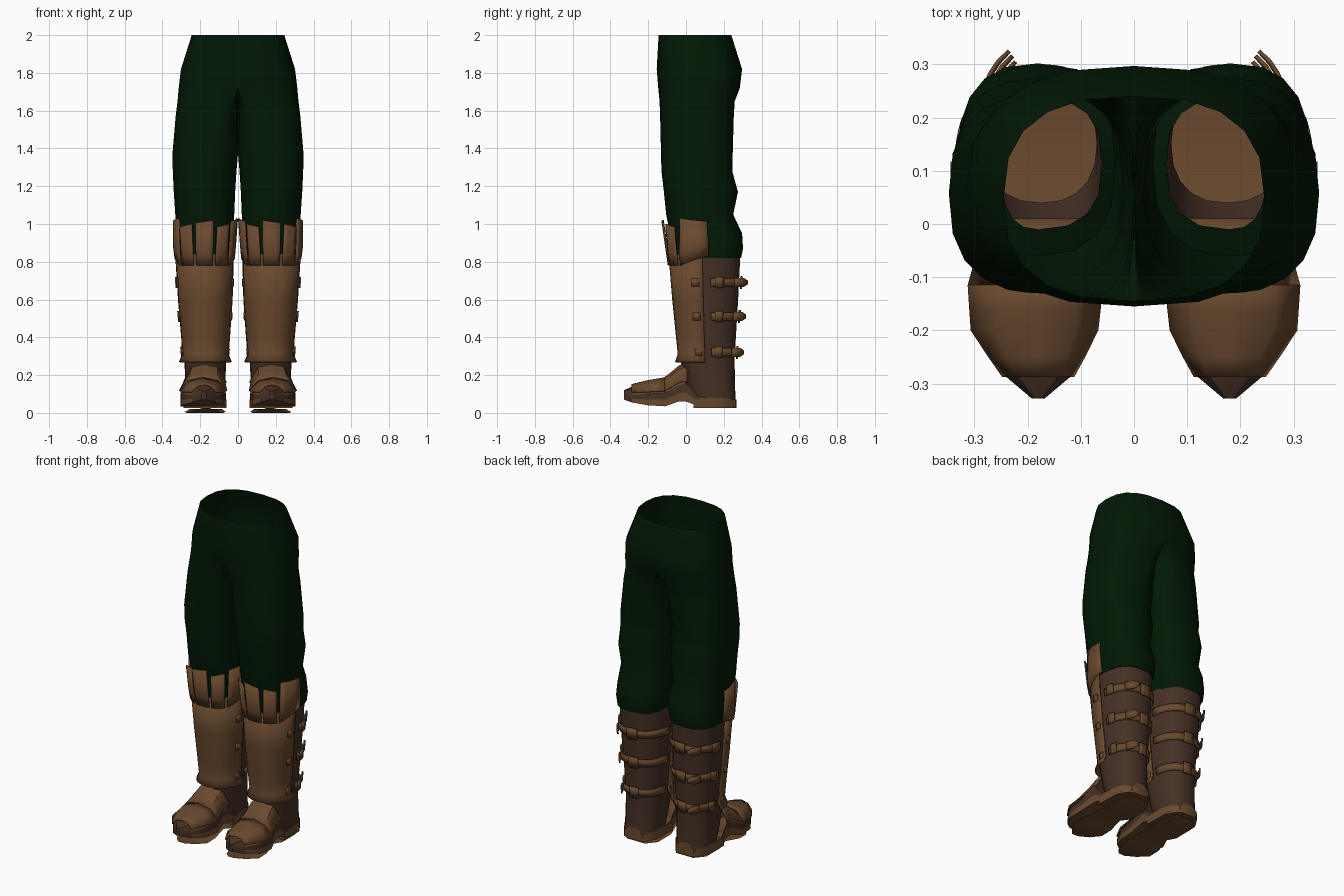
import bpy, bmesh, math

if "Cube" in bpy.data.objects:
    bpy.data.objects.remove(bpy.data.objects["Cube"])

def material(name, rgb):
    m = bpy.data.materials.new(name)
    m.diffuse_color = (*rgb, 1)
    m.use_nodes = True
    m.node_tree.nodes["Principled BSDF"].inputs["Base Color"].default_value = m.diffuse_color
    return m

GREEN = material("dark_green_cloth", (0.0006, 0.0095, 0.0014))
TAN = material("tan_leather", (0.14, 0.066, 0.027))
DARK = material("dark_brown_leather", (0.06, 0.03, 0.019))

def lerp_rows(rows, t):
    """Interpolate a table whose first column falls from top to bottom."""
    if t >= rows[0][0]:
        return rows[0][1:]
    for a, b in zip(rows, rows[1:]):
        if t >= b[0]:
            f = (a[0] - t) / (a[0] - b[0])
            return [p + (q - p) * f for p, q in zip(a[1:], b[1:])]
    return rows[-1][1:]

def ring_point(c, xin, xout, yf, yb, deg, e):
    """Point on a soft-cornered oval; 0 is the outer side, 90 the back."""
    ca, sa = math.cos(math.radians(deg)), math.sin(math.radians(deg))
    rx = xout - c if ca > 0 else c - xin
    x = c + rx * math.copysign(abs(ca) ** e, ca)
    y = (yf + yb) / 2 + (yb - yf) / 2 * math.copysign(abs(sa) ** e, sa)
    return (c if abs(ca) < 1e-6 else x), y

def finish(name, bm, mats, thick=0, recalc=False, angle=35):
    if recalc:
        bmesh.ops.recalc_face_normals(bm, faces=bm.faces)
    me = bpy.data.meshes.new(name)
    bm.to_mesh(me)
    bm.free()
    ob = bpy.data.objects.new(name, me)
    bpy.context.collection.objects.link(ob)
    for m in mats:
        me.materials.append(m)
    if thick:
        s = ob.modifiers.new("thickness", 'SOLIDIFY')
        s.thickness = thick
    ob.modifiers.new("mirror", 'MIRROR')
    bpy.context.view_layer.objects.active = ob
    ob.select_set(True)
    bpy.ops.object.shade_smooth_by_angle(angle=math.radians(angle))
    ob.select_set(False)
    return ob

def grid(bm, pts, closed=False, skip=lambda r, k: False):
    """Skin rows of points with quads."""
    vs = [[bm.verts.new(p) for p in row] for row in pts]
    n = len(vs[0])
    for r in range(len(vs) - 1):
        for k in range(n if closed else n - 1):
            if not skip(r, k):
                j = (k + 1) % n
                bm.faces.new((vs[r][k], vs[r][j], vs[r + 1][j], vs[r + 1][k]))
    return vs

# Trousers: z, leg centre, inner x, outer x, front y, back y
TROUSERS = [
    (2.00, 0, 0, .245, -.145, .24), (1.82, 0, 0, .302, -.155, .297),
    (1.72, 0, 0, .314, -.147, .285), (1.65, .04, 0, .32, -.14, .258),
    (1.57, .09, 0, .33, -.137, .253), (1.36, .155, .001, .348, -.132, .247),
    (1.28, .17, .008, .345, -.13, .245), (1.17, .175, .015, .34, -.117, .275),
    (1.05, .175, .02, .332, -.105, .25), (.95, .175, .02, .327, -.085, .297),
    (.87, .18, .025, .332, -.072, .302), (.82, .18, .035, .328, -.06, .292),
    (.84, .18, .06, .25, -.01, .237)]
bm = bmesh.new()
angles = [-90 + 18 * i for i in range(10)] + [90 + 22.5 * i for i in range(8)]
rows = [[(*ring_point(*r[1:], a, .78), r[0]) for a in angles] for r in TROUSERS]
rows.reverse()
last = len(rows) - 3          # rows above this belong to the open pelvis
grid(bm, rows, True, lambda r, k: r >= last and k >= 10)
finish("trousers", bm, [GREEN], angle=60)

# Boot shaft: z, inner x, outer x, front y, back y
SHAFT = [(.84, .03, .325, -.085, .288), (.60, .036, .31, -.065, .276),
         (.40, .05, .293, -.045, .264), (.28, .062, .283, -.03, .257),
         (.15, .068, .28, .0, .26), (.06, .07, .28, .04, .262)]

def boot_point(z, deg, off=0):
    xin, xout, yf, yb = lerp_rows(SHAFT, z)
    x, y = ring_point((xin + xout) / 2, xin, xout, yf, yb, deg, .85)
    a = math.radians(deg)
    return x + off * math.cos(a), y + off * math.sin(a), z

def spread(a, b, n):
    return [a + (b - a) * i / n for i in range(n + 1)]

bm = bmesh.new()
grid(bm, [[boot_point(z, a) for a in spread(-180, 162, 19)]
          for z in (.06, .15, .28, .40, .60, .83)], True)
finish("boot_shaft", bm, [DARK])

# Front shin guard with a flared lower rim
bm = bmesh.new()
grid(bm, [[boot_point(z, a, off) for a in spread(-177, -3, 12)]
          for z, off in ((.27, .03), (.31, .01), (.40, .008), (.60, .008), (.84, .008))])
finish("shin_guard", bm, [TAN], thick=.008)

# Split cuff panels below the knee, side panels cut on a slant: angles, top, lean, lower corners
bm = bmesh.new()
for a, b, top, out, za, zb in ((-183, -141, 1.03, .03, .83, .78), (-135, -108, 1.0, .035, .78, .78),
                               (-103, -77, 1.02, .045, .78, .78), (-72, -45, 1.0, .035, .78, .78),
                               (-39, 3, 1.03, .02, .78, .83)):
    mid = (a + b) / 2
    low = spread(a, b, 4)
    high = [mid + (t - mid) * .93 for t in low]
    cut = spread(za, zb, 4)
    grid(bm, [[(*boot_point(.78, t, .016)[:2], z) for t, z in zip(low, cut)],
              [(*boot_point(.85, t, .02)[:2], z + .06) for t, z in zip(low, cut)],
              [(*boot_point(.85, t, out)[:2], z) for t, z in zip(high, spread(top, top - .015, 4))]])
finish("knee_cuff", bm, [TAN], thick=.008)

# Straps around the calf, each with a loose tip and buckle plates
bm = bmesh.new()
for z in (.69, .51, .32):
    for a, b, o1, o2, h in ((6, 174, .012, .012, .022), (50, 74, .018, .055, .024),
                            (84, 104, .018, .018, .034), (12, 26, .02, .02, .03)):
        n = 12 if b - a > 90 else 3
        grid(bm, [[boot_point(z + s * h * (1 if o1 == o2 or i < n else .4), t,
                              o1 + (o2 - o1) * i / n)
                   for i, t in enumerate(spread(a, b, n))] for s in (-1, 1)])
    for a in (-14, 194):
        grid(bm, [[boot_point(z + s, a + t, .014) for t in (-6, 6)] for s in (-.02, .02)])
finish("calf_straps", bm, [TAN], thick=.007)

# Foot: y, centre x, half width, bottom z, top z
FOOT = [(.262, .175, .06, .04, .10), (.20, .175, .105, .035, .12),
        (.07, .175, .112, .035, .13), (.0, .175, .106, .06, .255),
        (-.04, .178, .104, .06, .235), (-.11, .185, .12, .035, .175),
        (-.20, .187, .112, .04, .16), (-.285, .18, .063, .055, .14),
        (-.328, .18, .012, .07, .12)]

def foot_section(y, grow=0, lift=0):
    cx, w, zb, zt = lerp_rows(FOOT, y)
    w += grow
    prof = [(-1, 0), (-1, .25), (-1, .5), (-.62, .88), (0, 1), (.62, .88), (1, .5), (1, .25), (1, 0)]
    return [(cx + w * u, y, zb + (zt - zb) * v + lift) for u, v in prof]

bm = bmesh.new()
vs = grid(bm, [foot_section(r[0]) for r in FOOT], True)
bm.faces.new(vs[0])
bm.faces.new(vs[-1])
bmesh.ops.recalc_face_normals(bm, faces=bm.faces)
inside = []
for f in bm.faces:
    c, n = f.calc_center_median(), f.normal
    upper = n.z > .4 and c.y > -.28                      # top leather
    welt = abs(n.z) < .4 and c.z < .085 and c.y > -.28   # band along the sole
    f.material_index = 0 if upper or welt or n.z < -.6 else 1
    if c.y > .02 and n.z > .3:
        inside.append(f)                                 # open up into the shaft
bmesh.ops.delete(bm, geom=inside, context='FACES')
finish("boot_foot", bm, [TAN, DARK])

# Overlapping leather plates on the instep and toe
for name, ys in (("instep_plate", (.01, -.01, -.04, -.075, -.115)),
                 ("toe_plate", (-.115, -.16, -.2, -.25, -.288))):
    bm = bmesh.new()
    grid(bm, [foot_section(y, .008, .014)[2:7] for y in ys])
    finish(name, bm, [TAN], thick=.008, recalc=True)

# Heel block, open at the top
bm = bmesh.new()
heel = [(.04, .113), (.19, .11), (.25, .072), (.267, .045)]
outline = [(.175 + w, y) for y, w in heel] + [(.175 - w, y) for y, w in reversed(heel)]
vs = grid(bm, [[(x, y, z) for x, y in outline] for z in (.025, .07)], True)
bm.faces.new(vs[0][::-1])
finish("heel_block", bm, [TAN])

# Thin outsole sheet: y, centre x, half width, z
bm = bmesh.new()
grid(bm, [[(cx - w, y, z), (cx, y, z), (cx + w, y, z)] for y, cx, w, z in (
    (.25, .165, .06, .012), (.18, .165, .10, .005), (.05, .165, .10, .005), (-.02, .17, .085, .02),
    (-.12, .175, .105, .006), (-.19, .175, .10, 0), (-.26, .17, .065, .012), (-.31, .17, .02, .025))])
finish("outsole", bm, [TAN])
